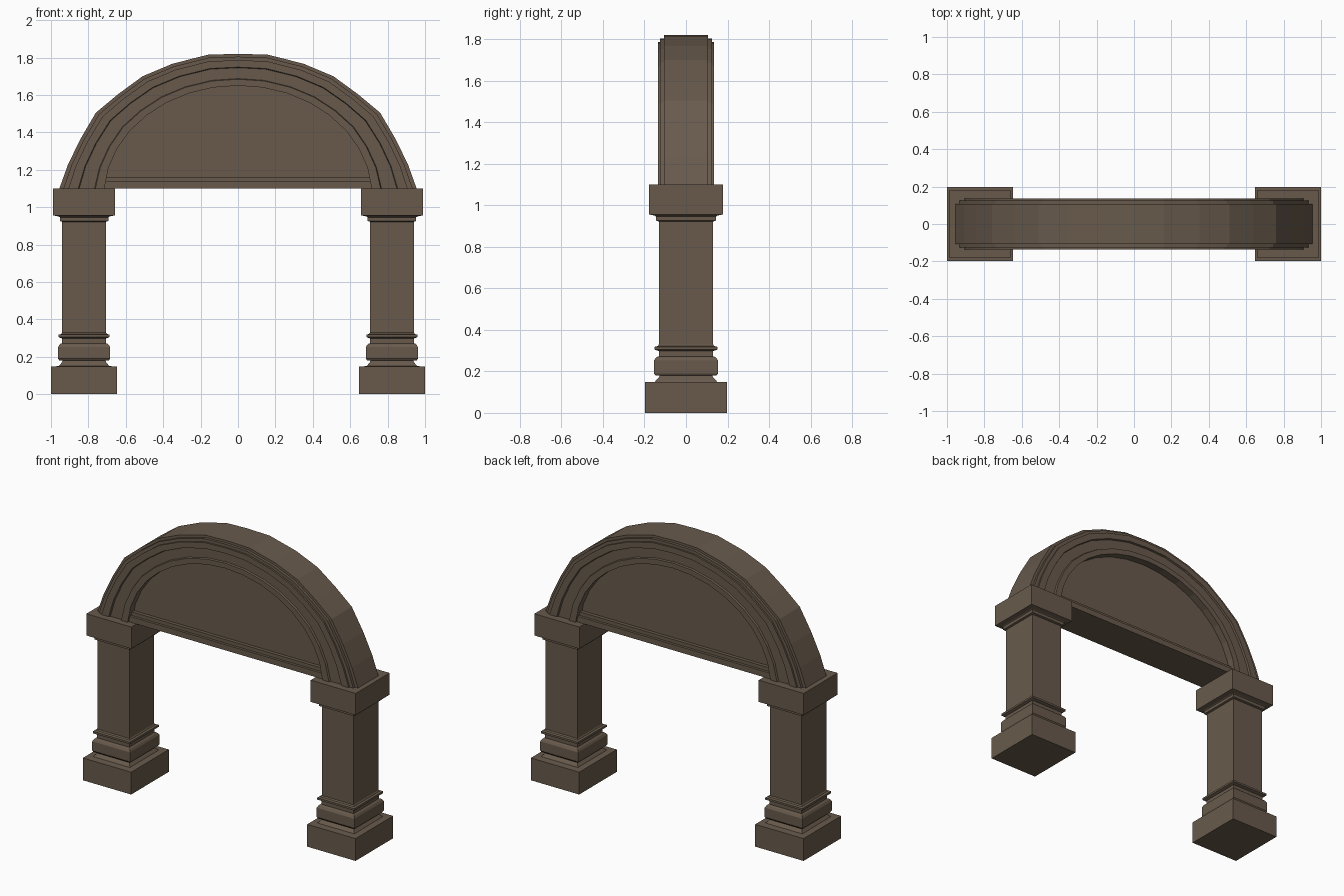
import bpy, bmesh, math

if "Cube" in bpy.data.objects:
    bpy.data.objects.remove(bpy.data.objects["Cube"])

stone = bpy.data.materials.new("brown_stone")
stone.diffuse_color = (0.138, 0.102, 0.072, 1)
stone.use_nodes = True
stone.node_tree.nodes["Principled BSDF"].inputs["Base Color"].default_value = stone.diffuse_color


def finish(bm, name):
    bmesh.ops.recalc_face_normals(bm, faces=bm.faces)
    me = bpy.data.meshes.new(name)
    bm.to_mesh(me)
    bm.free()
    me.materials.append(stone)
    ob = bpy.data.objects.new(name, me)
    bpy.context.collection.objects.link(ob)
    return ob


def loft(name, rings):
    """Skin closed rings of equal length and cap both ends."""
    bm = bmesh.new()
    vs = [[bm.verts.new(p) for p in r] for r in rings]
    n = len(vs[0])
    for a, b in zip(vs, vs[1:]):
        for i in range(n):
            j = (i + 1) % n
            bm.faces.new((a[i], a[j], b[j], b[i]))
    bm.faces.new(vs[0])
    bm.faces.new(vs[-1])
    return finish(bm, name)


def box(name, hx, hy, z0, z1):
    return loft(name, [[(-hx, -hy, z), (hx, -hy, z), (hx, hy, z), (-hx, hy, z)]
                       for z in (z0, z1)])


# Columns: stepped square profile (half depth, height), width is 0.9 of depth
profile = [(.197, 0), (.197, .148), (.150, .150), (.143, .158), (.130, .172),
           (.128, .180), (.147, .180), (.154, .190), (.154, .252), (.146, .265),
           (.140, .270), (.131, .272), (.131, .298), (.151, .305), (.151, .318),
           (.136, .322), (.130, .330), (.130, .922), (.144, .926), (.144, .946),
           (.150, .950)]
sections = [(d * .9, d, z) for d, z in profile]
sections += [(.165, .178, .956), (.165, .178, 1.10)]
for side, cx in (("left", -.823), ("right", .823)):
    loft(side + "_column", [[(cx - x, -y, z), (cx + x, -y, z), (cx + x, y, z), (cx - x, y, z)]
                            for x, y, z in sections])

# Outer and inner arch curves, paired point by point
half = [(.955, 1.10), (.91, 1.225), (.845, 1.36), (.76, 1.505), (.64, 1.605),
        (.51, 1.70), (.35, 1.767), (.16, 1.815)]
outer = half + [(0, 1.82)] + [(-x, z) for x, z in reversed(half)]
start = math.asin(.04 / .59)
inner = []
for i in range(17):
    a = start + (math.pi - 2 * start) * i / 16
    inner.append((.716 * math.cos(a), 1.06 + .59 * math.sin(a)))

# Arch ring: moulded cross-section (fraction from outer to inner, half depth)
mould = [(0, .107), (.09, .107), (.09, .125), (.2, .125), (.2, .136), (.42, .136),
         (.44, .124), (.78, .124), (.8, .136), (1, .136)]
section = [(t, -y) for t, y in mould] + [(t, y) for t, y in reversed(mould)]
rings = []
for (ox, oz), (ix, iz) in zip(outer, inner):
    rings.append([(ox + (ix - ox) * t, y, oz + (iz - oz) * t) for t, y in section])
loft("arch", rings)

# Recessed panel filling the arch
loft("arch_panel", [[(x, y, z) for x, z in inner] for y in (-.085, .085)])

# Stepped lintel under the panel
box("lintel", .714, .125, 1.10, 1.138)
box("lintel_upper_step", .712, .108, 1.138, 1.162)
